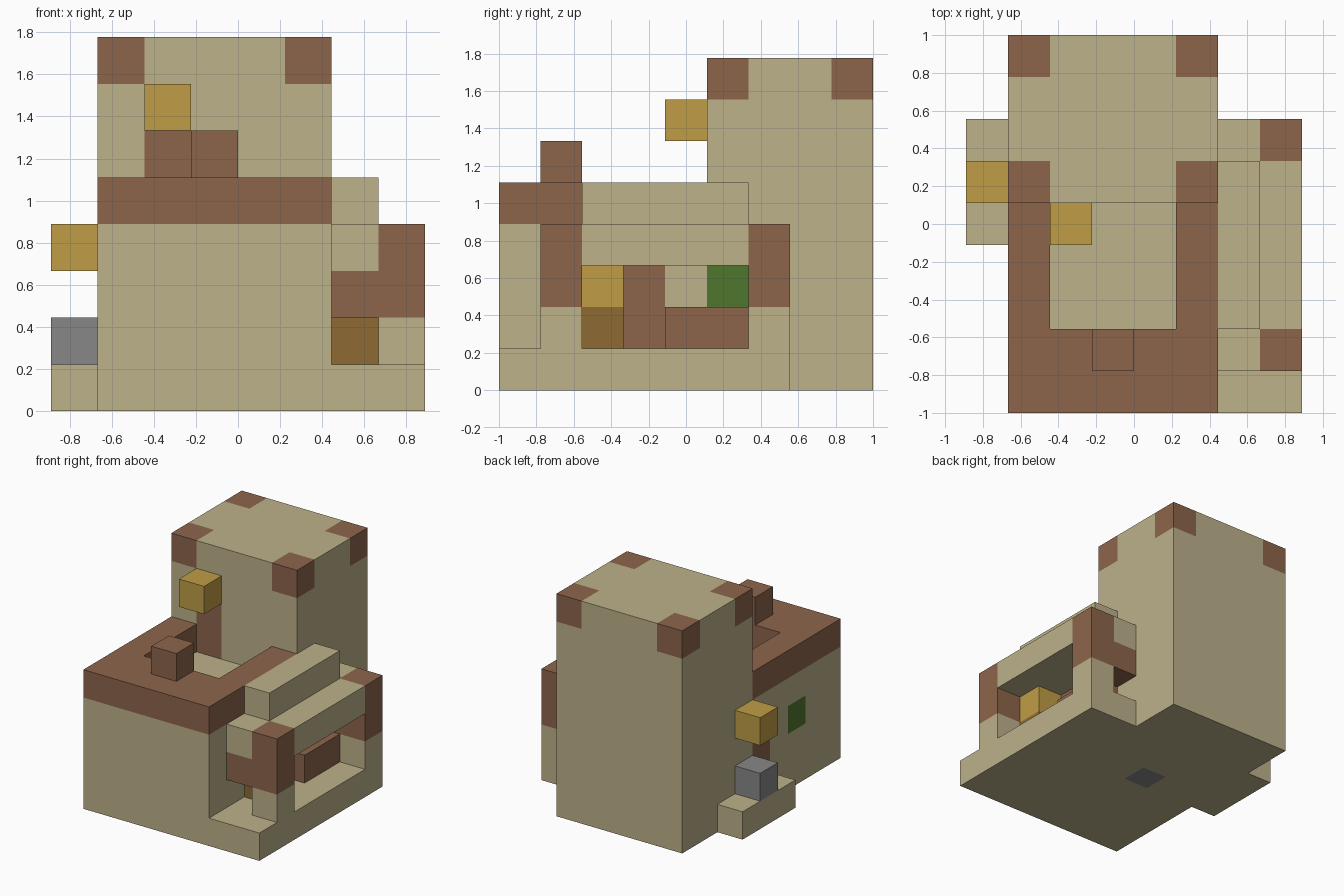
import bpy, bmesh
from mathutils import Vector

if "Cube" in bpy.data.objects:
    bpy.data.objects.remove(bpy.data.objects["Cube"])

U = 2 / 9                       # one block
ORIGIN = Vector((4, 4.5, 0))    # grid centre in blocks


def linear(c):
    c /= 255
    return c / 12.92 if c <= 0.04045 else ((c + 0.055) / 1.055) ** 2.4


def material(name, *rgb):
    m = bpy.data.materials.new(name)
    m.use_nodes = True
    col = [linear(c) for c in rgb] + [1]
    m.diffuse_color = col
    m.node_tree.nodes["Principled BSDF"].inputs["Base Color"].default_value = col
    return m


SAND = material("sand", 189, 178, 139)
BROWN = material("brown", 141, 101, 75)
GOLD = material("lamp gold", 192, 157, 70)
OCHRE = material("dark ochre", 142, 106, 53)
GREY = material("grey", 135, 135, 135)
GREEN = material("window green", 80, 118, 45)


def block(name, lo, hi, mat, paint=None):
    """Box from block corner lo to hi; paint maps single block cells to another material."""
    paint = paint or {}
    lo, hi = Vector(lo), Vector(hi)
    bm = bmesh.new()
    bmesh.ops.create_cube(bm, size=1)
    for v in bm.verts:
        v.co = Vector(hi[i] if v.co[i] > 0 else lo[i] for i in range(3))
    mats = [mat] + list(dict.fromkeys(paint.values()))
    if paint:
        for axis in range(3):
            for k in range(int(lo[axis]) + 1, int(hi[axis])):
                point, normal = Vector(), Vector()
                point[axis], normal[axis] = k, 1
                geom = bm.verts[:] + bm.edges[:] + bm.faces[:]
                bmesh.ops.bisect_plane(bm, geom=geom, plane_co=point, plane_no=normal)
        bm.normal_update()
        for f in bm.faces:
            inside = f.calc_center_median() - f.normal * 0.5
            cell = tuple(int(c) for c in inside)
            f.material_index = mats.index(paint.get(cell, mat))
        # Merge neighbouring faces of one colour
        bmesh.ops.dissolve_limit(bm, angle_limit=0.01, verts=bm.verts[:],
                                 edges=bm.edges[:], delimit={'MATERIAL'})
        bmesh.ops.triangulate(bm, faces=[f for f in bm.faces if len(f.verts) > 4])
    for v in bm.verts:
        v.co = (v.co - ORIGIN) * U
    me = bpy.data.meshes.new(name)
    bm.to_mesh(me)
    bm.free()
    for m in mats:
        me.materials.append(m)
    ob = bpy.data.objects.new(name, me)
    bpy.context.collection.objects.link(ob)
    return ob


def cube(name, cell, mat):
    return block(name, cell, [c + 1 for c in cell], mat)


# Front hall with side doors, a window and a grey base stone
hall_paint = {(x, y, z): BROWN for x, y in ((1, 4), (5, 3)) for z in (1, 2)}
hall_paint[1, 2, 2] = GREEN
hall_paint[3, 4, 0] = GREY
block("hall", (1, 0, 0), (6, 5, 4), SAND, hall_paint)

# Parapet around the sunken roof deck
block("front_parapet", (1, 0, 4), (6, 2, 5), BROWN)
for side, x in (("right", 1), ("left", 5)):
    block(side + "_parapet", (x, 2, 4), (x + 1, 5, 5), BROWN)
cube("parapet_merlon", (3, 1, 5), BROWN)

# Tower with brown top corners, roof door and side window
tower_paint = {(x, y, 7): BROWN for x in (1, 5) for y in (5, 8)}
tower_paint.update({(2, 5, z): BROWN for z in (4, 5)})
tower_paint[5, 5, 2] = GREEN
block("tower", (1, 5, 0), (6, 9, 8), SAND, tower_paint)
cube("tower_lamp", (2, 4, 6), GOLD)

# Right side entrance step
block("entrance_step", (0, 4, 0), (1, 7, 1), SAND)
cube("entrance_stone", (0, 5, 1), GREY)
cube("entrance_lamp", (0, 5, 3), GOLD)

# Left side porch
block("porch_floor", (6, 0, 0), (8, 7, 1), SAND)
for end, y in (("front", 1), ("back", 6)):
    cube(end + "_porch_post", (7, y, 1), SAND)
    block(end + "_porch_beam", (6, y, 2), (8, y + 1, 3), BROWN)
block("porch_roof", (6, 1, 3), (8, 7, 4), SAND, {(7, y, 3): BROWN for y in (1, 6)})
block("porch_ridge", (6, 2, 4), (7, 6, 5), SAND)
block("porch_bench", (6, 4, 1), (7, 6, 2), BROWN)
cube("porch_barrel", (6, 2, 1), OCHRE)
cube("porch_lamp", (6, 2, 2), GOLD)
